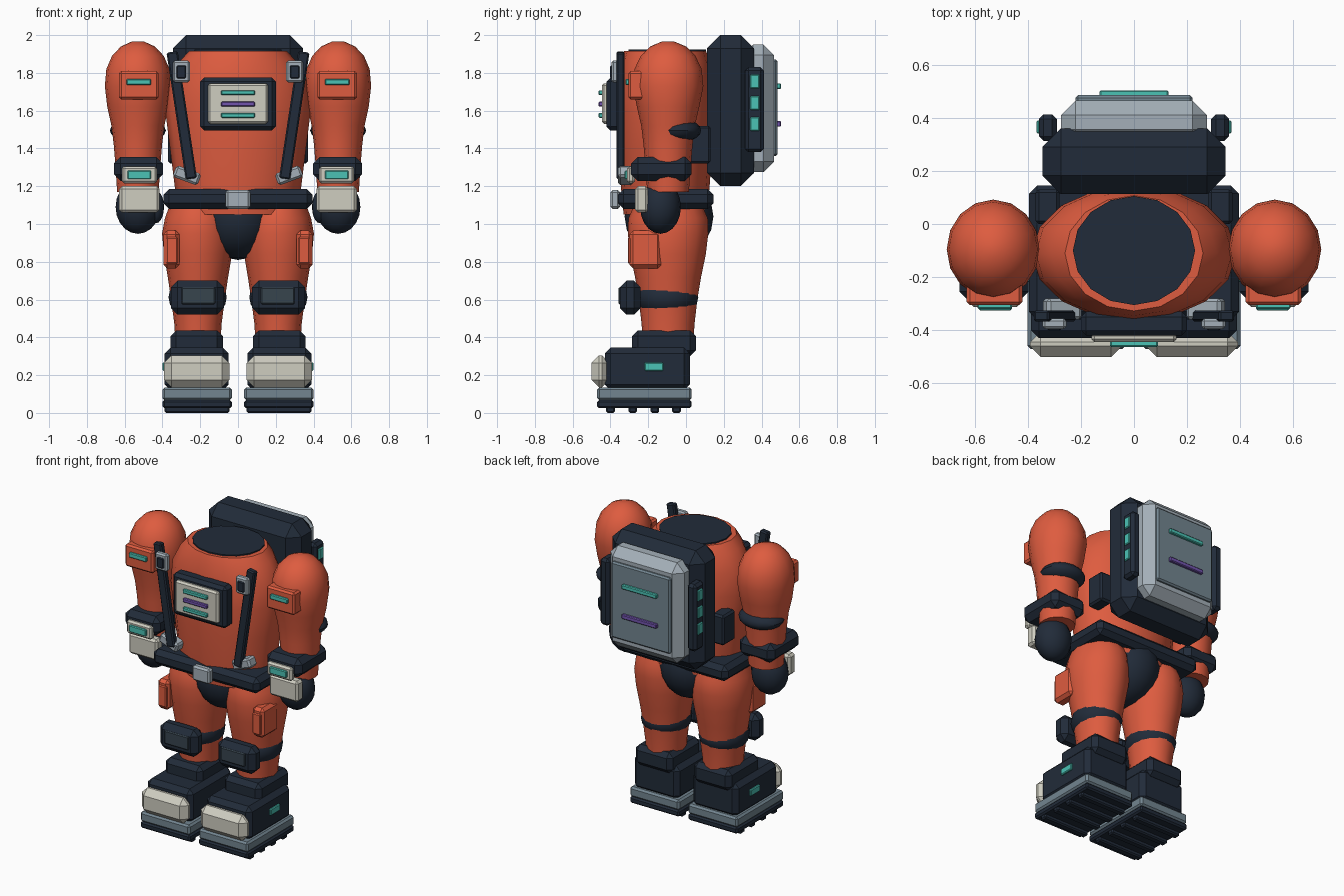
import bpy, bmesh, math
from mathutils import Matrix

if "Cube" in bpy.data.objects:
    bpy.data.objects.remove(bpy.data.objects["Cube"])

COLOURS = {
    "orange": (0.73, 0.107, 0.05), "navy": (0.0152, 0.0242, 0.041),
    "cream": (0.62, 0.61, 0.53), "light_grey": (0.37, 0.43, 0.48),
    "slate": (0.17, 0.235, 0.28), "dark_slate": (0.038, 0.058, 0.076),
    "teal": (0.07, 0.54, 0.46), "purple": (0.17, 0.09, 0.43),
}
MATS = {}
for key, rgb in COLOURS.items():
    MATS[key] = bpy.data.materials.new(key)
    MATS[key].diffuse_color = (*rgb, 1)


def finish(name, bm, mat, smooth=False):
    bmesh.ops.recalc_face_normals(bm, faces=bm.faces)
    mesh = bpy.data.meshes.new(name)
    bm.to_mesh(mesh)
    bm.free()
    mesh.materials.append(MATS[mat])
    ob = bpy.data.objects.new(name, mesh)
    bpy.context.collection.objects.link(ob)
    if smooth:
        bpy.ops.object.select_all(action='DESELECT')
        ob.select_set(True)
        bpy.context.view_layer.objects.active = ob
        bpy.ops.object.shade_smooth_by_angle(angle=math.radians(35))
    return ob


def box(name, xs, ys, zs, mat, bevel=0.01, tilt=0):
    """Chamfered box from its ranges, optionally tilted about y."""
    size = [r[1] - r[0] for r in (xs, ys, zs)]
    mid = [(r[1] + r[0]) / 2 for r in (xs, ys, zs)]
    bm = bmesh.new()
    bmesh.ops.create_cube(bm, size=1)
    bmesh.ops.scale(bm, vec=size, verts=bm.verts)
    if bevel:
        bmesh.ops.bevel(bm, geom=bm.edges[:], offset=min(bevel, 0.42 * min(size)),
                        segments=1, affect='EDGES')
    bm.transform(Matrix.Translation(mid) @ Matrix.Rotation(tilt, 4, 'Y'))
    return finish(name, bm, mat)


def loft(name, x, y, rings, mat, sides=16):
    """Stack of elliptical rings (z, rx, ry), capped at both ends."""
    bm = bmesh.new()
    loops = []
    for z, rx, ry in rings:
        loops.append([bm.verts.new((x + rx * math.cos(a), y + ry * math.sin(a), z))
                      for a in (2 * math.pi * i / sides for i in range(sides))])
    for lo, hi in zip(loops, loops[1:]):
        for i in range(sides):
            j = (i + 1) % sides
            bm.faces.new((lo[i], lo[j], hi[j], hi[i]))
    bm.faces.new(loops[0])
    bm.faces.new(loops[-1])
    return finish(name, bm, mat, True)


def ball(name, centre, radii, mat):
    bm = bmesh.new()
    bmesh.ops.create_uvsphere(bm, u_segments=16, v_segments=10, radius=1)
    bm.transform(Matrix.Translation(centre) @ Matrix.Diagonal((*radii, 1)))
    return finish(name, bm, mat, True)


# Torso, neck cap, pelvis
loft("torso", 0, -0.11, [(1.05, .315, .22), (1.2, .335, .235), (1.4, .36, .25), (1.6, .385, .255),
                         (1.75, .37, .25), (1.86, .31, .235), (1.915, .26, .217)], "orange")
loft("neck_cap", 0, -0.1, [(1.88, .23, .205), (1.923, .23, .205)], "navy")
ball("pelvis", (0, -0.09, 1.04), (.205, .235, .23), "navy")

# Belt and buckle
box("belt", (-.395, .395), (-.36, .145), (1.08, 1.185), "navy", .03)
box("belt_buckle", (-.065, .065), (-.4, -.35), (1.08, 1.18), "light_grey", .012)

# Chest display
box("chest_frame", (-.2, .2), (-.42, -.33), (1.495, 1.775), "navy", .02)
box("chest_panel", (-.16, .16), (-.445, -.41), (1.53, 1.745), "cream", .012)
for z, col in ((1.695, "teal"), (1.635, "purple"), (1.575, "teal")):
    box("chest_light", (-.09, .09), (-.463, -.44), (z - .013, z + .013), col, .005)

# Backpack
box("backpack", (-.345, .345), (.112, .36), (1.2, 2.0), "navy", .07)
box("backpack_shell", (-.275, .275), (.3, .465), (1.275, 1.95), "light_grey", .055)
box("backpack_panel", (-.22, .22), (.45, .485), (1.36, 1.87), "slate", .01)
box("backpack_light", (-.13, .13), (.48, .503), (1.715, 1.745), "teal", .005)
box("backpack_light_low", (-.13, .13), (.48, .503), (1.515, 1.545), "purple", .005)

for s in (-1, 1):
    def sbox(name, xs, ys, zs, mat, bevel=0.01, tilt=0):
        return box(name, sorted((s * xs[0], s * xs[1])), ys, zs, mat, bevel, s * tilt)

    # Backpack side modules
    sbox("side_module", (.29, .358), (.312, .413), (1.38, 1.83), "navy", .018)
    for z in (1.755, 1.64, 1.53):
        sbox("side_light", (.35, .367), (.34, .39), (z - .037, z + .037), "teal", .005)
    sbox("waist_plate", (.28, .37), (0, .13), (1.32, 1.52), "navy", .012)

    # Shoulder straps with buckles and clips
    sbox("strap", (.268, .328), (-.367, -.325), (1.235, 1.915), "navy", .008, .15)
    sbox("strap_buckle", (.255, .345), (-.395, -.355), (1.75, 1.865), "light_grey", .01)
    sbox("strap_buckle_core", (.275, .325), (-.402, -.385), (1.77, 1.84), "navy", .006)
    sbox("strap_clip", (.2, .34), (-.36, -.28), (1.225, 1.29), "light_grey", .012, -.35)

    # Arm
    loft("arm", s * .53, -.095, [(1.17, .11, .11), (1.3, .118, .12), (1.42, .128, .13),
         (1.52, .14, .142), (1.62, .162, .165), (1.73, .175, .187), (1.82, .167, .178),
         (1.89, .137, .145), (1.94, .09, .095), (1.967, .03, .03)], "orange")
    ball("elbow_pad", (s * .53, -.045, 1.495), (.148, .125, .065), "navy")
    sbox("shoulder_patch", (.42, .63), (-.305, -.2), (1.66, 1.81), "orange", .012)
    sbox("shoulder_light", (.46, .59), (-.32, -.295), (1.735, 1.768), "teal", .005)

    # Wrist cuff, wrist display, glove
    sbox("wrist_cuff", (.397, .657), (-.29, .03), (1.228, 1.355), "navy", .035)
    sbox("wrist_display", (.428, .615), (-.312, -.27), (1.215, 1.305), "cream", .012)
    sbox("wrist_light", (.46, .585), (-.325, -.3), (1.237, 1.283), "teal", .005)
    ball("glove", (s * .53, -.135, 1.09), (.118, .108, .142), "navy")
    ball("thumb", (s * .432, -.15, 1.09), (.04, .05, .085), "navy")
    sbox("hand_plate", (.415, .63), (-.27, -.2), (1.06, 1.2), "cream", .015)

    # Leg, pocket, knee
    loft("leg", s * .212, -.095, [(.38, .12, .135), (.47, .125, .14), (.6, .142, .155),
         (.72, .16, .175), (.84, .18, .2), (.95, .19, .213), (1.03, .175, .21),
         (1.1, .15, .18)], "orange")
    sbox("thigh_pocket", (.31, .395), (-.3, -.13), (.765, .965), "orange", .02)
    sbox("pocket_flap", (.32, .38), (-.308, -.28), (.79, .93), "orange", .006)
    ball("knee_band", (s * .214, -.1, .612), (.154, .165, .12), "navy")
    sbox("knee_pad", (.075, .355), (-.35, -.24), (.52, .7), "navy", .035)
    sbox("knee_inset", (.12, .3), (-.358, -.34), (.575, .665), "dark_slate", .006)

    # Boot
    sbox("boot_cuff", (.08, .357), (-.285, .052), (.3, .437), "navy", .03)
    sbox("boot", (.05, .388), (-.43, .02), (.12, .345), "navy", .03)
    sbox("toe_cap", (.046, .392), (-.5, -.405), (.135, .305), "cream", .04)
    sbox("boot_light", (.38, .4), (-.22, -.12), (.223, .267), "teal", .005)
    sbox("sole", (.033, .4), (-.47, .03), (.067, .135), "slate", .012)
    sbox("outsole", (.033, .4), (-.47, .03), (.025, .068), "navy", .01)
    for y in (-.4, -.282, -.165, -.05):
        sbox("tread", (.045, .388), (y - .023, y + .023), (0, .035), "navy", .008)

for m in bpy.data.materials:
    if m.users and not m.is_grease_pencil:
        m.use_nodes = True
        m.node_tree.nodes["Principled BSDF"].inputs["Base Color"].default_value = m.diffuse_color
